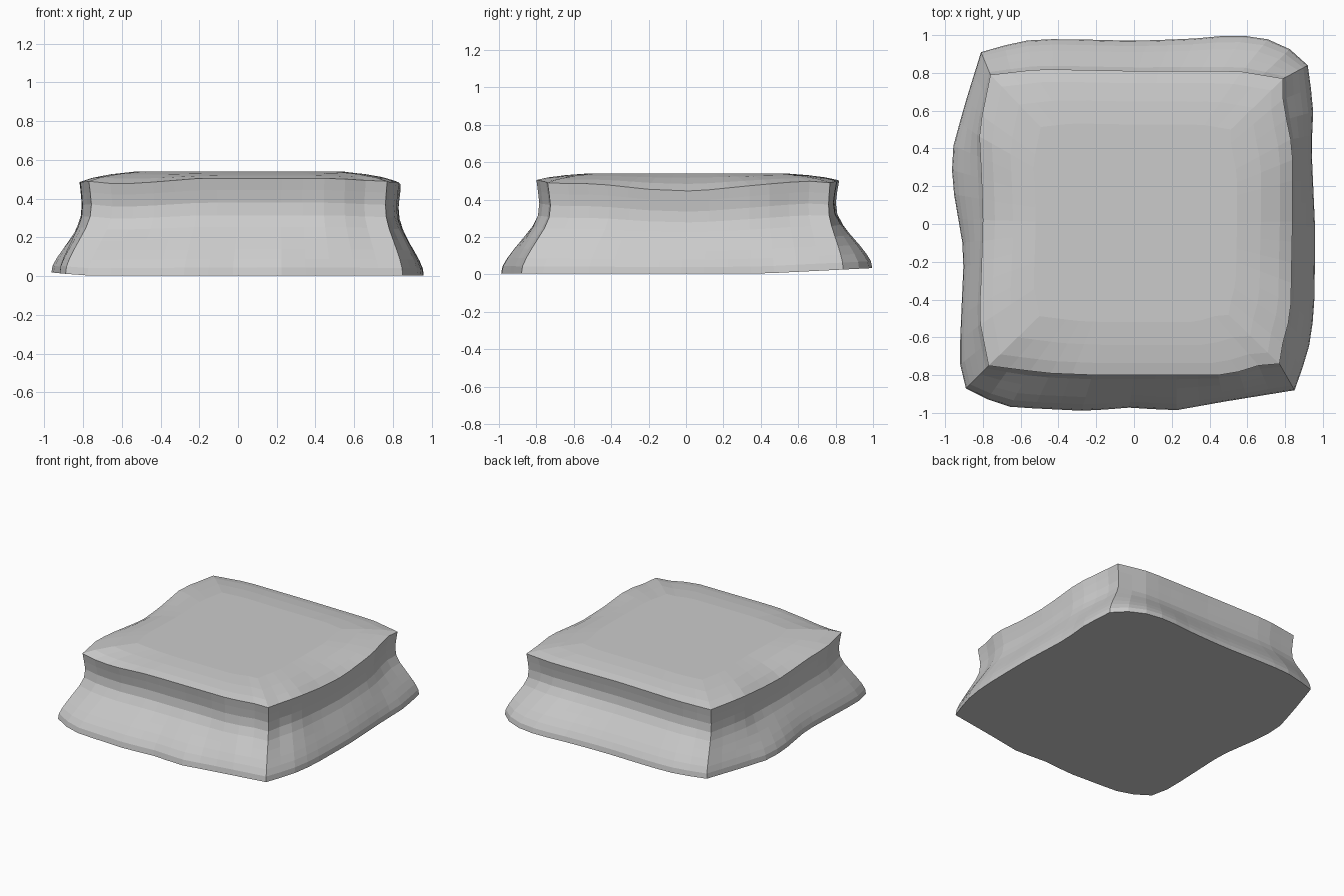
import bpy
import bmesh
from mathutils import Vector

if "Cube" in bpy.data.objects:
    bpy.data.objects.remove(bpy.data.objects["Cube"])

STEPS = 14  # segments along each side

# Upper rim, one open path per side, counter-clockwise from the front
RIM = {
    "front": [(-.77, -.75, .49), (-.62, -.77, .475), (-.45, -.79, .485), (-.2, -.80, .505),
              (.5, -.80, .505), (.65, -.75, .495), (.77, -.74, .49)],
    "left": [(.77, -.74, .49), (.79, -.62, .485), (.83, -.48, .485), (.835, -.2, .455),
             (.84, .05, .445), (.84, .4, .48), (.79, .64, .5), (.79, .77, .49)],
    "back": [(.79, .77, .49), (.55, .81, .5), (0, .81, .505), (-.5, .82, .5), (-.76, .79, .49)],
    "right": [(-.76, .79, .49), (-.82, .5, .49), (-.805, .2, .455), (-.80, 0, .445),
              (-.81, -.3, .475), (-.82, -.5, .485), (-.77, -.75, .49)],
}
# Footprint paths matching the rim sides
FOOT = {
    "front": [(-.89, -.87), (-.8, -.92), (-.65, -.97), (-.25, -.99), (0, -.97), (.2, -.99),
              (.48, -.94), (.85, -.88)],
    "left": [(.85, -.88), (.90, -.74), (.94, -.6), (.955, -.4), (.96, -.05), (.94, .4),
             (.95, .62), (.92, .84)],
    "back": [(.92, .84), (.82, .93), (.68, .99), (.52, 1), (.3, .98), (0, .97), (-.4, .98),
             (-.6, .97), (-.81, .91)],
    "right": [(-.81, .91), (-.9, .62), (-.96, .4), (-.965, .23), (-.9, -.15), (-.92, -.6),
              (-.92, -.75), (-.89, -.87)],
}
# Side profile: height share, outward share from rim to foot
PROFILE = [(0, 1), (.08, .96), (.17, .82), (.27, .62), (.38, .38), (.5, .12), (.62, -.06),
           (.75, -.11), (.88, -.06), (1, 0)]
# Top surface: scale of each ring, share of the climb to the plateau
CROWN = [(.92, .4), (.8, .75), (.65, 1)]
PLATEAU = .54


def resample(path):
    """Evenly spaced points along a path, last point left out."""
    pts = [Vector((*p, 0)[:3]) for p in path]
    lengths = [(b - a).length for a, b in zip(pts, pts[1:])]
    result = []
    for i in range(STEPS):
        d, k = sum(lengths) * i / STEPS, 0
        while d > lengths[k]:
            d -= lengths[k]
            k += 1
        result.append(pts[k].lerp(pts[k + 1], d / lengths[k]))
    return result


def full_loop(sides):
    return [p for path in sides.values() for p in resample(path)]


rim, foot = full_loop(RIM), full_loop(FOOT)
for p in foot:  # underside lifts a little at the back and right edge
    p.z = .004 + .03 * max(0, p.y - .4) / .6 + .015 * max(0, -p.x - .8) / .16

# Flared sides, then the gently domed top
rings = []
for height, out in PROFILE:
    ring = []
    for r, f in zip(rim, foot):
        p = r.lerp(f, out)
        p.z = f.z + (r.z - f.z) * height
        ring.append(p)
    rings.append(ring)
for scale, climb in CROWN:
    rings.append([Vector((p.x * scale, p.y * scale, p.z + (PLATEAU - p.z) * climb))
                  for p in rim])

bm = bmesh.new()
loops = [[bm.verts.new(p) for p in ring] for ring in rings]
count = len(rim)
for low, high in zip(loops, loops[1:]):
    for i in range(count):
        j = (i + 1) % count
        bm.faces.new((low[i], low[j], high[j], high[i]))
bm.faces.new(loops[-1])
bm.faces.new(loops[0][::-1])
bmesh.ops.recalc_face_normals(bm, faces=bm.faces)

mesh = bpy.data.meshes.new("stone_slab")
bm.to_mesh(mesh)
bm.free()
slab = bpy.data.objects.new("stone_slab", mesh)
bpy.context.collection.objects.link(slab)

# Plain grey stone
stone = bpy.data.materials.new("stone_grey")
stone.use_nodes = True
grey = (.6, .6, .6, 1)
stone.diffuse_color = grey
stone.node_tree.nodes["Principled BSDF"].inputs["Base Color"].default_value = grey
mesh.materials.append(stone)
